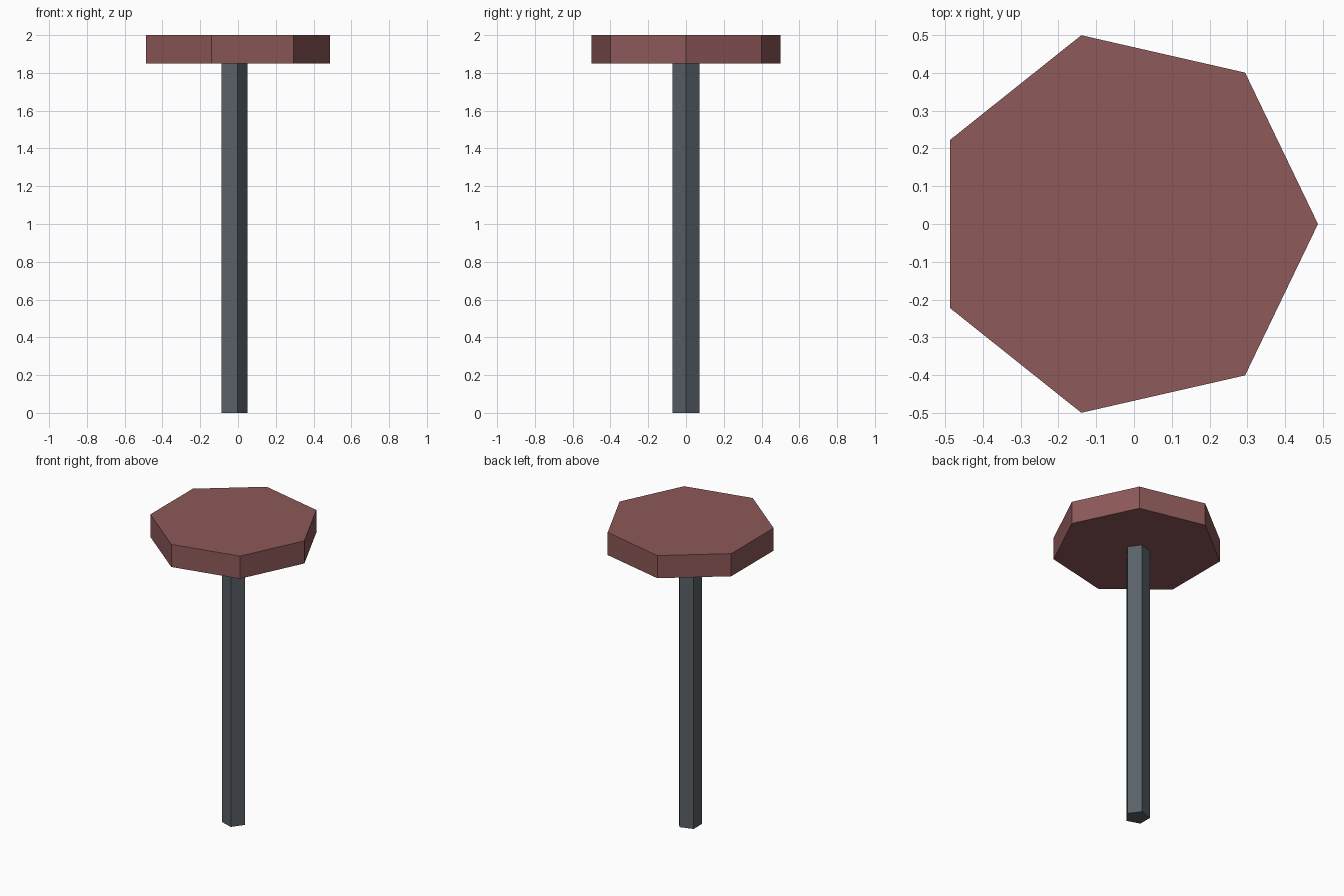
import bpy
import math

cube = bpy.data.objects.get("Cube")
if cube:
    bpy.data.objects.remove(cube, do_unlink=True)

CENTRE_X = -0.0255
TOP_BOTTOM_Z = 1.85


def make_material(name, rgb):
    colour = (*rgb, 1.0)
    mat = bpy.data.materials.new(name)
    mat.use_nodes = True
    mat.diffuse_color = colour
    bsdf = next(n for n in mat.node_tree.nodes if n.type == "BSDF_PRINCIPLED")
    bsdf.inputs["Base Color"].default_value = colour
    return mat


def prism(name, sides, radius, z_low, z_high, mat):
    """Flat-sided upright prism with one corner pointing along +x."""
    bpy.ops.mesh.primitive_cylinder_add(
        vertices=sides, radius=radius, depth=z_high - z_low,
        location=(0, 0, 0))
    obj = bpy.context.object
    obj.name = name
    # The primitive's first corner lies on +y, so turn it to +x
    obj.rotation_euler.z = -math.pi / 2
    obj.location = (CENTRE_X, 0, (z_low + z_high) / 2)
    obj.data.materials.append(mat)
    return obj


red = make_material("dusty red", (0.27, 0.10, 0.10))
grey = make_material("slate grey", (0.10, 0.117, 0.137))

# Seven-sided slab on a five-sided post
prism("top_slab", 7, 0.5125, TOP_BOTTOM_Z, 2.0, red)
prism("post", 5, 0.0765, 0.0, TOP_BOTTOM_Z, grey)
